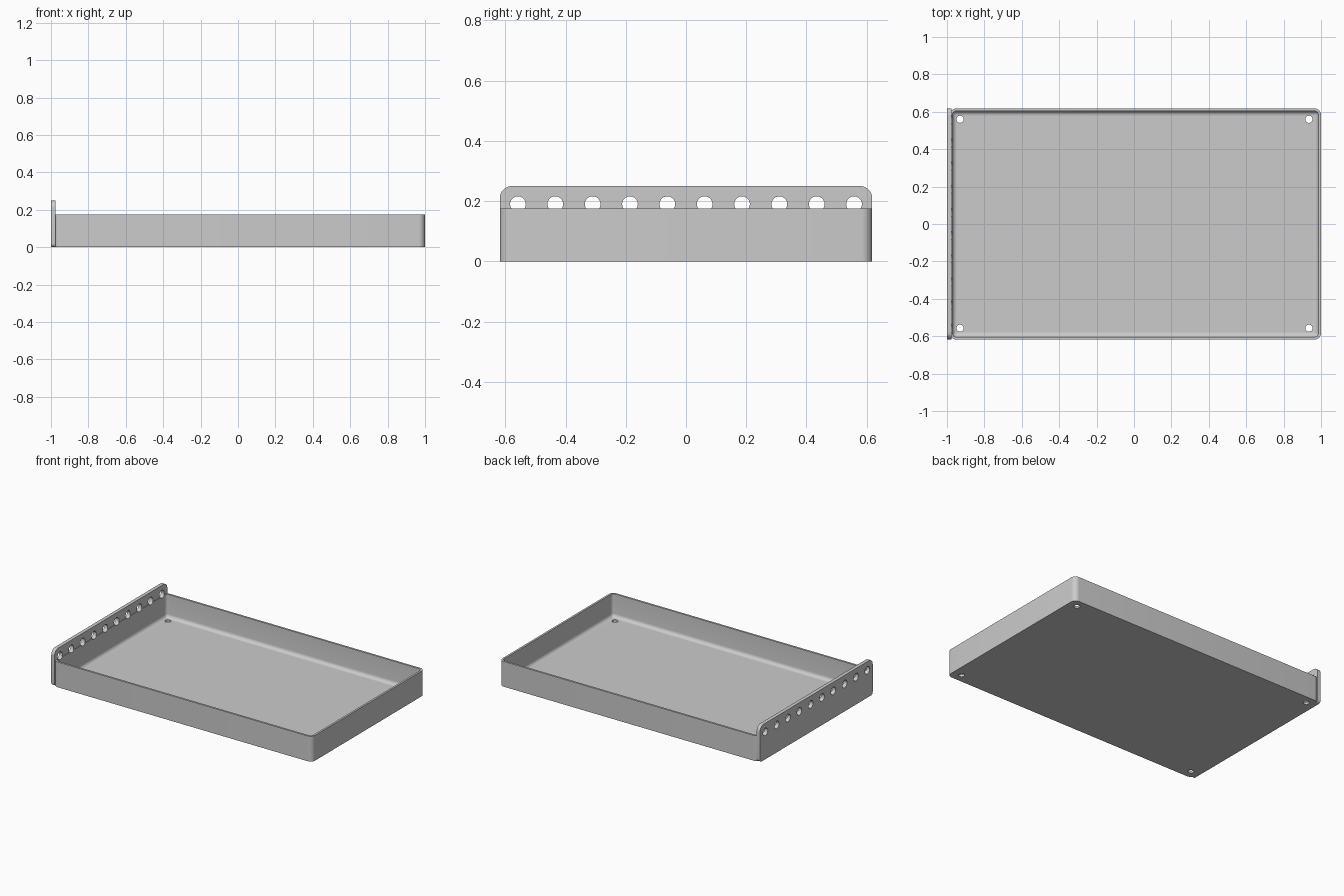
import bpy, bmesh, math
from mathutils import Matrix

cube = bpy.data.objects.get("Cube")
if cube:
    bpy.data.objects.remove(cube, do_unlink=True)

grey = bpy.data.materials.new("plain_grey")
grey.use_nodes = True
grey.diffuse_color = (0.6, 0.6, 0.6, 1)
grey.node_tree.nodes["Principled BSDF"].inputs["Base Color"].default_value = (0.6, 0.6, 0.6, 1)


def rounded_rect(u0, u1, v0, v1, radii, steps=8):
    """Counter-clockwise outline; radii start at the (u1, v1) corner."""
    corners = [(u1, v1, -1, -1), (u0, v1, 1, -1), (u0, v0, 1, 1), (u1, v0, -1, 1)]
    pts = []
    for k, ((u, v, su, sv), r) in enumerate(zip(corners, radii)):
        for i in range(steps + 1):
            a = (k + i / steps) * math.pi / 2
            pts.append((u + su * r + r * math.cos(a), v + sv * r + r * math.sin(a)))
    return pts


def loft(name, rings):
    """Skin a stack of matching rings and cap both ends."""
    bm = bmesh.new()
    loops = [[bm.verts.new(p) for p in ring] for ring in rings]
    for a, b in zip(loops, loops[1:]):
        for i in range(len(a)):
            j = (i + 1) % len(a)
            bm.faces.new((a[i], a[j], b[j], b[i]))
    bm.faces.new(loops[0][::-1])
    bm.faces.new(loops[-1])
    bmesh.ops.recalc_face_normals(bm, faces=bm.faces)
    return finish(name, bm)


def finish(name, bm):
    mesh = bpy.data.meshes.new(name)
    bm.to_mesh(mesh)
    bm.free()
    mesh.materials.append(grey)
    ob = bpy.data.objects.new(name, mesh)
    bpy.context.collection.objects.link(ob)
    return ob


def drill(parts, name, centres, radius, depth, turn):
    """Cut a row of round holes through every part."""
    bm = bmesh.new()
    for c in centres:
        bmesh.ops.create_cone(bm, cap_ends=True, segments=32, radius1=radius, radius2=radius,
                              depth=depth, matrix=Matrix.Translation(c) @ turn)
    cutter = finish(name, bm)
    cutter.hide_render = True
    for ob in parts:
        bpy.context.view_layer.objects.active = ob
        mod = ob.modifiers.new("holes", 'BOOLEAN')
        mod.object = cutter
        mod.operation = 'DIFFERENCE'
        mod.solver = 'EXACT'
        bpy.ops.object.modifier_apply(modifier=mod.name)
    bpy.data.objects.remove(cutter, do_unlink=True)


# Tray: rounded walls with a filleted inside floor
LEFT, RIGHT, HALF, TOP = -0.985, 1.0, 0.618, 0.175
WALL, FLOOR, FILLET, CORNER = 0.014, 0.015, 0.025, 0.035


def tray_ring(inset, z):
    r = max(CORNER - inset, 0.004)
    return [(u, v, z) for u, v in rounded_rect(LEFT + inset, RIGHT - inset, -HALF + inset,
                                               HALF - inset, [r] * 4)]


rings = [tray_ring(0, 0), tray_ring(0, TOP), tray_ring(WALL, TOP)]
for i in range(7):
    a = i / 6 * math.pi / 2
    rings.append(tray_ring(WALL + FILLET * (1 - math.cos(a)),
                           FLOOR + FILLET * (1 - math.sin(a))))
tray = loft("tray", rings)

# Tall end plate with rounded corners
outline = rounded_rect(-HALF, HALF, 0, 0.25, [0.04, 0.04, 0.02, 0.02])
end_plate = loft("end_plate", [[(x, y, z) for y, z in outline] for x in (-1, -0.975)])

# Row of holes in the end plate, and drain holes in the floor corners
drill([end_plate, tray], "plate_hole_cutter",
      [(-0.985, (i - 4.5) * 0.124, 0.19) for i in range(10)], 0.026, 0.08,
      Matrix.Rotation(math.pi / 2, 4, 'Y'))
drill([tray], "floor_hole_cutter",
      [(x, y, 0) for x in (-0.93, 0.935) for y in (-0.557, 0.56)], 0.019, 0.1,
      Matrix.Identity(4))

for ob in (tray, end_plate):
    bpy.ops.object.select_all(action='DESELECT')
    ob.select_set(True)
    bpy.context.view_layer.objects.active = ob
    bpy.ops.object.shade_smooth_by_angle(angle=math.radians(35))
